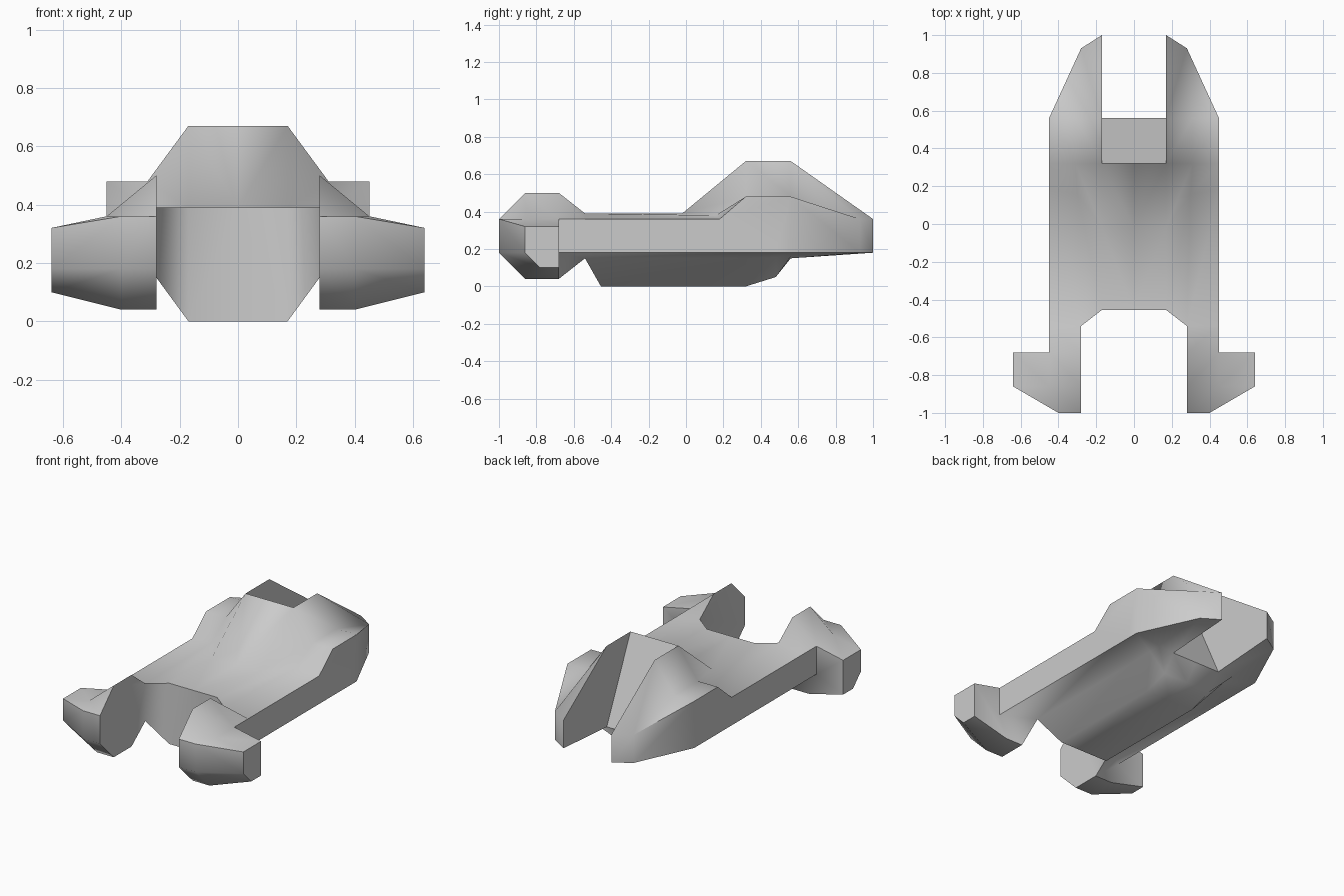
import bpy, bmesh
from math import radians

if "Cube" in bpy.data.objects:
    bpy.data.objects.remove(bpy.data.objects["Cube"])

bm = bmesh.new()


def side(x, pts):
    """Lengthwise line at a fixed x from (y, z) points."""
    return [(x, y, z) for y, z in pts]


def face(pts):
    unique = list(dict.fromkeys(pts))
    if len(unique) > 2:
        bm.faces.new([bm.verts.new(p) for p in unique])


def strip(a, b):
    for i in range(len(a) - 1):
        face([a[i], a[i + 1], b[i + 1], b[i]])


# Upper lines, from the spine outward
deck = [(-.455, .39), (-.02, .39), (.32, .67)]
t0 = side(0, deck + [(.56, .15)])
t1_slot = side(.17, deck + [(.56, .15)])
t1 = side(.17, deck + [(.56, .67), (1, .36)])
t2 = side(.28, [(-1, .36), (-.86, .5), (-.68, .5), (-.54, .39)]) + [
    (.30, .16, .38), (.31, .32, .48), (.31, .56, .48), (.28, .93, .36)]
t3 = [(.40, -1, .36)] + side(.45, [(-.86, .36), (-.68, .36), (-.54, .36),
                                   (.18, .36), (.32, .48), (.56, .48)]) + [t2[-1]]
t4 = [t3[0]] + side(.64, [(-.86, .32), (-.68, .32)])

# Lower lines, from the keel outward
keel = [(-.455, 0), (.32, 0), (.48, .05), (.56, .15)]
b0 = side(0, keel)
b1 = side(.17, keel + [(1, .18)])
b2 = side(.28, [(-1, .18), (-.86, .04), (-.68, .04), (-.54, .15), (.32, .15),
                (.48, .155), (.56, .16), (.93, .18)])
b3 = side(.40, [(-1, .18), (-.86, .04), (-.68, .04)]) + side(
    .45, [(-.68, .18), (.32, .18), (.48, .18), (.56, .18)]) + [b2[-1]]
b4 = [b3[0]] + side(.64, [(-.86, .18), (-.78, .10), (-.68, .10)])

# Top skin with sloping slot floor, and underside skin
strip(t0, t1_slot)
strip(t1, t2[3:])
strip(t2, t3)
strip(t3[:3], t4)
strip(b0, b1[:4])
strip(b1, b2[3:])
strip(b2, b3)
strip([b3[0]] + b3[:3], b4)

# Front pod walls
face(t2[:4] + b2[3::-1])
face([t2[0], t3[0], b3[0], b2[0]])
face([t3[0], t4[1], b4[1], b3[0]])
face(t4[1:] + b4[:0:-1])
face([t3[2], t4[2], b4[3], b3[2], b3[3]])

# Nose, flank and rear prong walls
face([t0[0], t1[0], b1[0], b0[0]])
face([t1[0], t2[3], b2[3], b1[0]])
face(t3[2:7] + b3[6:2:-1])
face([t3[6], t2[-1], b2[-1], b3[6]])
face([t2[-1], t1[-1], b1[-1], b2[-1]])
face(t1[2:] + [b1[4], b1[3]])

# Mirror across x and weld
bmesh.ops.remove_doubles(bm, verts=bm.verts[:], dist=1e-4)
bmesh.ops.mirror(bm, geom=bm.verts[:] + bm.edges[:] + bm.faces[:],
                 axis='X', merge_dist=1e-4)
bmesh.ops.remove_doubles(bm, verts=bm.verts[:], dist=1e-4)
bmesh.ops.recalc_face_normals(bm, faces=bm.faces[:])

mesh = bpy.data.meshes.new("hull")
bm.to_mesh(mesh)
bm.free()
hull = bpy.data.objects.new("hull", mesh)
bpy.context.collection.objects.link(hull)
bpy.context.view_layer.objects.active = hull
hull.select_set(True)
bpy.ops.object.shade_smooth_by_angle(angle=radians(58))
